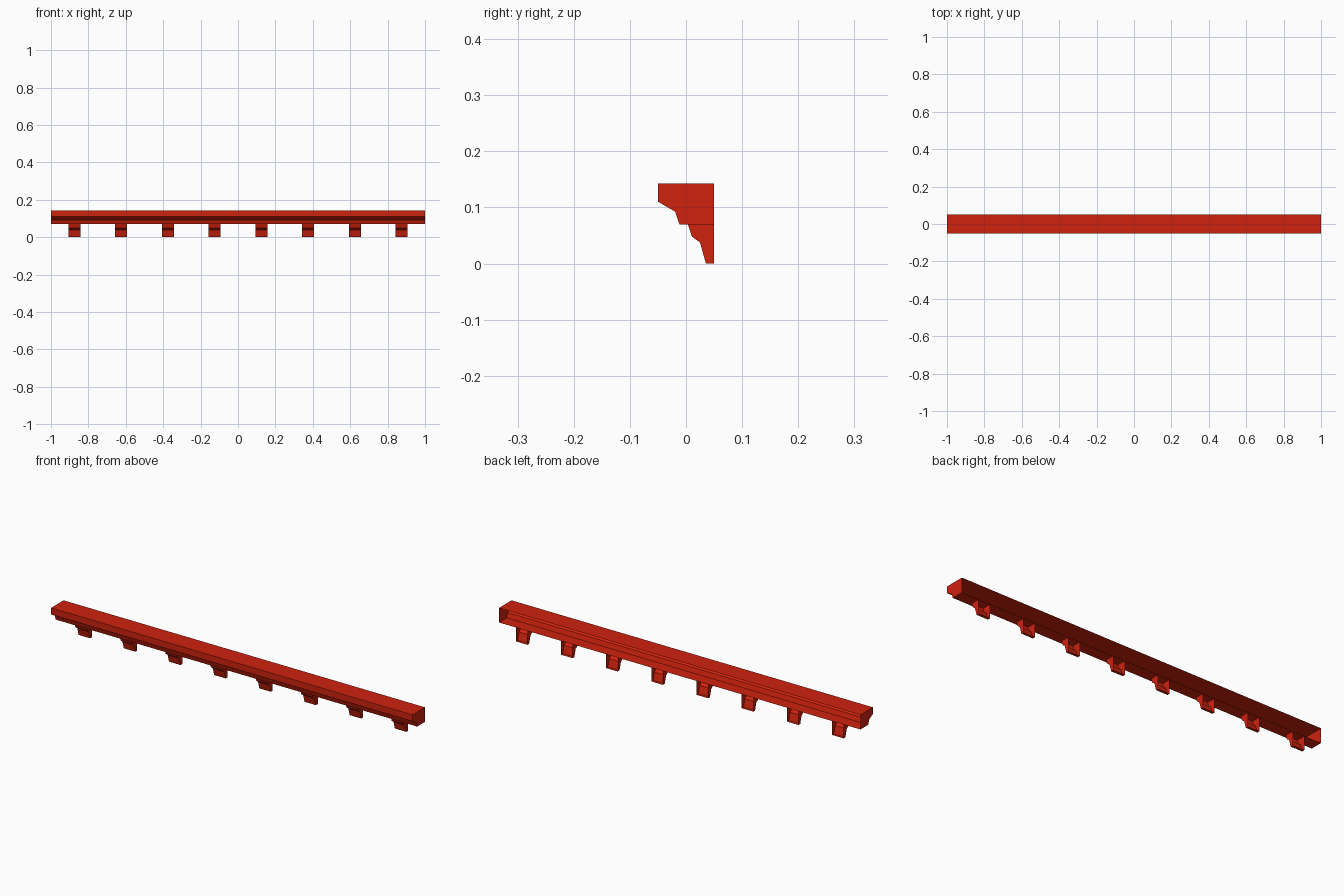
import bpy
import bmesh

if "Cube" in bpy.data.objects:
    bpy.data.objects.remove(bpy.data.objects["Cube"], do_unlink=True)

# Single painted finish
red = bpy.data.materials.new("red paint")
red.use_nodes = True
red.diffuse_color = (0.62, 0.016, 0.004, 1)
red.node_tree.nodes["Principled BSDF"].inputs["Base Color"].default_value = red.diffuse_color

BACK, TOP, SHELF = 0.0495, 0.1425, 0.0695
LENGTH, COUNT, SPACING, WIDTH = 2.0, 8, 0.25, 0.064


def moulding(name, profile, width, x):
    """Sweep a (y, z) profile along x, with end caps and an open back."""
    bm = bmesh.new()
    left = [bm.verts.new((-width / 2, y, z)) for y, z in profile]
    right = [bm.verts.new((width / 2, y, z)) for y, z in profile]
    for i in range(len(profile) - 1):
        bm.faces.new((left[i], left[i + 1], right[i + 1], right[i]))
    bm.faces.new(left[::-1])
    bm.faces.new(right)
    mesh = bpy.data.meshes.new(name)
    bm.to_mesh(mesh)
    bm.free()
    mesh.materials.append(red)
    obj = bpy.data.objects.new(name, mesh)
    obj.location.x = x
    bpy.context.collection.objects.link(obj)
    return obj


# Long cornice: top, stepped front and underside
cornice = [(BACK, TOP), (-BACK, TOP), (-BACK, 0.11), (-0.0195, 0.0925),
           (-0.0115, SHELF), (BACK, SHELF)]
moulding("cornice", cornice, LENGTH, 0)

# Row of evenly spaced brackets below it
bracket = [(0.0035, SHELF), (0.0105, 0.048), (0.025, 0.0375),
           (0.0355, 0), (BACK, 0), (BACK, SHELF)]
for i in range(COUNT):
    # The last point only closes the caps; its strip is the open back
    obj = moulding(f"bracket_{i + 1}", bracket, WIDTH, (i - (COUNT - 1) / 2) * SPACING)
    bm = bmesh.new()
    bm.from_mesh(obj.data)
    backs = [f for f in bm.faces if all(abs(v.co.y - BACK) < 1e-5 for v in f.verts)]
    bmesh.ops.delete(bm, geom=backs, context="FACES_ONLY")
    bm.to_mesh(obj.data)
    bm.free()
